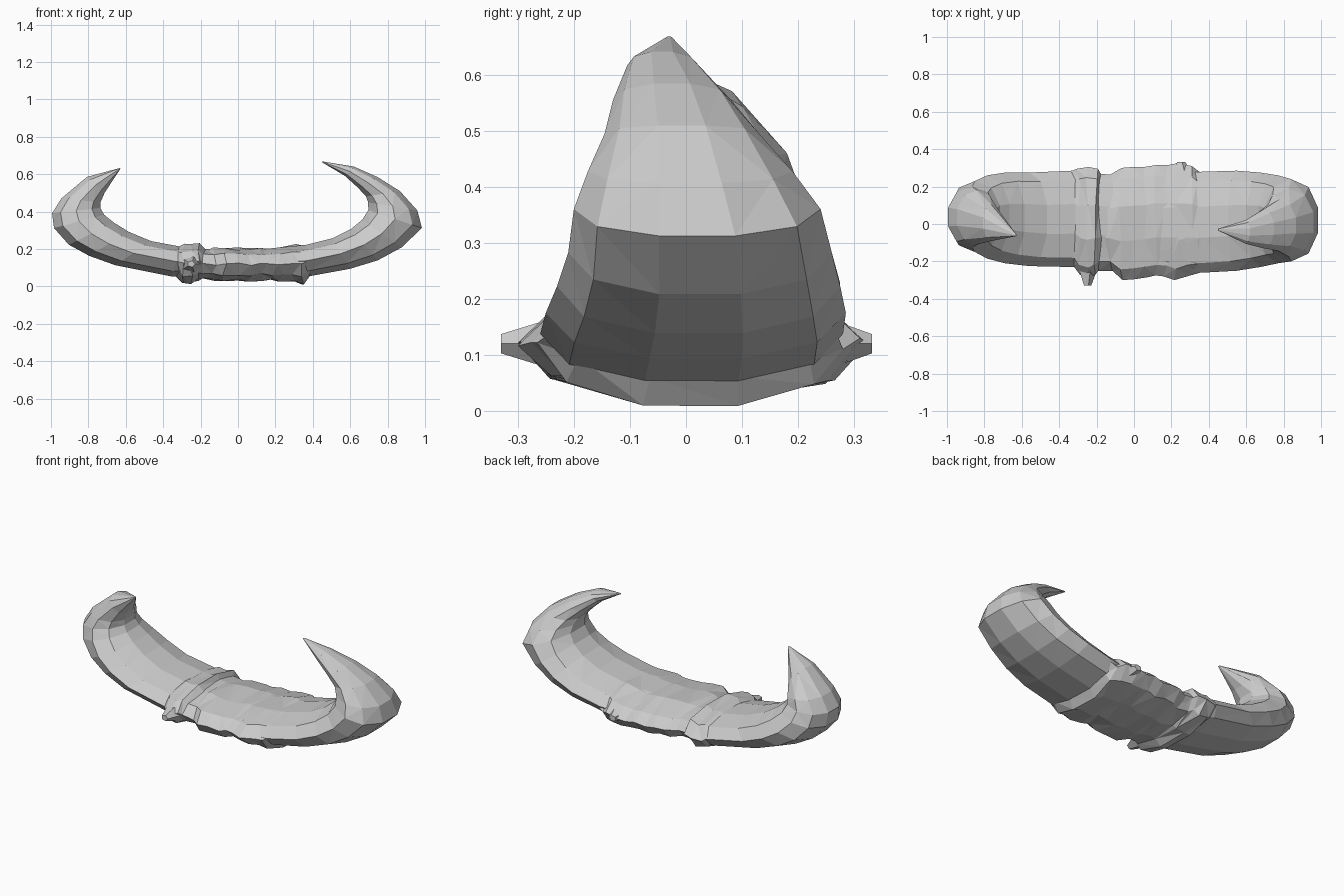
import bpy, bmesh, math, random
from mathutils import Vector

random.seed(4)


def loft(name, stations, sides=10, jitter=0.0):
    """Skin rings; each station = inner x, inner z, outer x, outer z, front y, back y."""
    bm = bmesh.new()
    rings = []
    for ix, iz, ox, oz, y0, y1 in stations:
        ring = []
        for k in range(sides):
            a = 2 * math.pi * (k + 0.5 * (sides % 4 == 0)) / sides
            c, s = math.cos(a), math.sin(a)
            y = (y0 + y1) / 2 + (y1 - y0) / 2 * c
            t = 0.5 + 0.5 * math.copysign(abs(s) ** 0.9, s)
            p = Vector((ox + (ix - ox) * t, y, oz + (iz - oz) * t))
            p.x += random.uniform(-1, 1) * jitter
            p.z += random.uniform(-0.5, 0.5) * jitter
            ring.append(bm.verts.new(p))
        rings.append(ring)
    for r0, r1 in zip(rings, rings[1:]):
        for k in range(sides):
            j = (k + 1) % sides
            bm.faces.new((r0[k], r0[j], r1[j], r1[k]))
    bm.faces.new(rings[0])
    bm.faces.new(rings[-1])
    bmesh.ops.triangulate(bm, faces=bm.faces[:])
    bmesh.ops.recalc_face_normals(bm, faces=bm.faces[:])
    me = bpy.data.meshes.new(name)
    bm.to_mesh(me)
    bm.free()
    ob = bpy.data.objects.new(name, me)
    bpy.context.collection.objects.link(ob)
    return ob


# Long right horn, curling up and inward to a sharp tip
loft("right_horn", [
    (0.00, 0.19, 0.00, 0.05, -0.24, 0.25),
    (0.36, 0.225, 0.38, 0.05, -0.26, 0.28),
    (0.50, 0.26, 0.60, 0.09, -0.25, 0.285),
    (0.60, 0.31, 0.75, 0.135, -0.23, 0.275),
    (0.66, 0.36, 0.88, 0.205, -0.21, 0.26),
    (0.69, 0.41, 0.99, 0.31, -0.20, 0.24),
    (0.69, 0.45, 0.965, 0.405, -0.175, 0.19),
    (0.68, 0.48, 0.87, 0.51, -0.145, 0.13),
    (0.64, 0.525, 0.75, 0.585, -0.13, 0.08),
    (0.57, 0.59, 0.62, 0.642, -0.105, 0.02),
    (0.448, 0.664, 0.452, 0.668, -0.035, -0.025),
])

# Shorter left horn with a stubbier tip
loft("left_horn", [
    (0.00, 0.19, 0.00, 0.05, -0.24, 0.25),
    (-0.30, 0.215, -0.36, 0.05, -0.23, 0.285),
    (-0.46, 0.245, -0.66, 0.11, -0.225, 0.275),
    (-0.58, 0.295, -0.80, 0.16, -0.21, 0.275),
    (-0.66, 0.345, -0.91, 0.22, -0.185, 0.26),
    (-0.71, 0.385, -0.99, 0.31, -0.15, 0.23),
    (-0.73, 0.42, -1.00, 0.39, -0.125, 0.20),
    (-0.73, 0.45, -0.95, 0.47, -0.11, 0.18),
    (-0.71, 0.50, -0.81, 0.587, -0.09, 0.10),
    (-0.628, 0.629, -0.632, 0.633, -0.065, -0.055),
])

# Crumpled cloth grip around the middle: x, bottom z, top z, front y, back y
wrap = [
    (-0.33, 0.055, 0.21, -0.22, 0.28), (-0.30, 0.02, 0.228, -0.27, 0.295),
    (-0.25, 0.012, 0.225, -0.29, 0.305), (-0.20, 0.03, 0.235, -0.27, 0.295),
    (-0.18, 0.035, 0.20, -0.25, 0.265), (-0.13, 0.03, 0.205, -0.25, 0.255),
    (-0.07, 0.028, 0.208, -0.30, 0.30), (0.0, 0.032, 0.205, -0.295, 0.305),
    (0.06, 0.02, 0.205, -0.285, 0.305), (0.12, 0.028, 0.212, -0.275, 0.315),
    (0.17, 0.032, 0.202, -0.28, 0.315), (0.23, 0.022, 0.21, -0.30, 0.325),
    (0.30, 0.022, 0.225, -0.275, 0.31), (0.35, 0.006, 0.225, -0.265, 0.28),
    (0.39, 0.06, 0.215, -0.24, 0.27),
]
loft("grip_wrap", [(x, zt, x, zb, y0, y1) for x, zb, zt, y0, y1 in wrap],
     jitter=0.014)


# Loose cloth folds poking out at the front and back edges
def fold(name, base, tip, rx, rz):
    bm = bmesh.new()
    ring = [bm.verts.new((base[0] + rx * math.cos(i * math.tau / 5), base[1],
                          base[2] + rz * math.sin(i * math.tau / 5))) for i in range(5)]
    end = [bm.verts.new(Vector(tip) + (v.co - Vector(base)) * 0.3) for v in ring]
    for i in range(5):
        j = (i + 1) % 5
        bm.faces.new((ring[i], ring[j], end[j], end[i]))
    bm.faces.new(ring)
    bm.faces.new(end)
    bmesh.ops.recalc_face_normals(bm, faces=bm.faces[:])
    me = bpy.data.meshes.new(name)
    bm.to_mesh(me)
    bm.free()
    bpy.context.collection.objects.link(bpy.data.objects.new(name, me))


fold("front_cloth_knot", (-0.25, -0.20, 0.12), (-0.25, -0.33, 0.12), 0.07, 0.06)
fold("back_cloth_knot", (0.26, 0.22, 0.12), (0.25, 0.332, 0.12), 0.08, 0.06)
